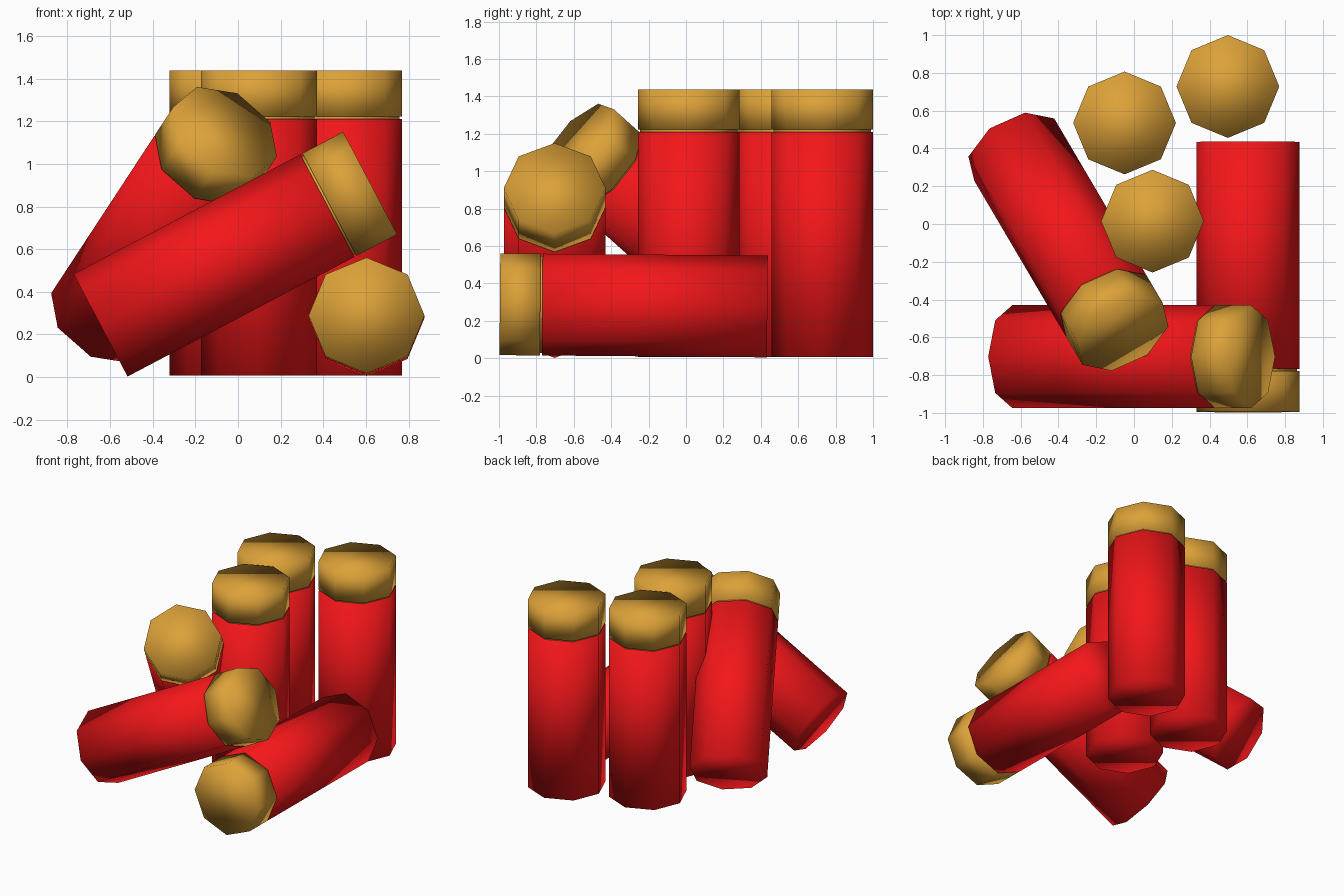
import bpy, bmesh
from math import sin, cos, pi, radians
from mathutils import Vector, Matrix

if "Cube" in bpy.data.objects:
    bpy.data.objects.remove(bpy.data.objects["Cube"])

RADIUS, LENGTH, SIDES = 0.272, 1.43, 8
SEAM = 1.203          # top of the red hull
RIM = 1.214           # underside of the brass head


def material(name, rgb):
    m = bpy.data.materials.new(name)
    m.diffuse_color = (*rgb, 1)
    m.use_nodes = True
    m.node_tree.nodes["Principled BSDF"].inputs["Base Color"].default_value = m.diffuse_color
    return m


RED = material("red_plastic", (0.9, 0.008, 0.01))
BRASS = material("brass", (0.72, 0.36, 0.04))


def lathe(name, profile, mat, matrix):
    """Closed eight-sided turned solid from (radius, height) pairs."""
    bm = bmesh.new()
    rings = [[bm.verts.new((r * cos(2 * pi * i / SIDES), r * sin(2 * pi * i / SIDES), z))
              for i in range(SIDES)] for r, z in profile]
    for a, b in zip(rings, rings[1:]):
        for i in range(SIDES):
            j = (i + 1) % SIDES
            bm.faces.new((a[i], a[j], b[j], b[i]))
    bm.faces.new(rings[0][::-1])
    bm.faces.new(rings[-1])
    for f in bm.faces:
        f.smooth = True
    me = bpy.data.meshes.new(name)
    bm.to_mesh(me)
    bm.free()
    me.materials.append(mat)
    ob = bpy.data.objects.new(name, me)
    ob.matrix_world = matrix
    bpy.context.collection.objects.link(ob)
    return ob


def shell(name, base, direction, roll=0):
    # Frame with z along the shell and x level with the ground
    z = Vector(direction).normalized()
    flat = Vector((z.x, z.y, 0))
    x = Vector((-flat.y, flat.x, 0)).normalized() if flat.length > 1e-4 else Vector((1, 0, 0))
    y = z.cross(x)
    m = Matrix.Translation(base) @ Matrix((x, y, z)).transposed().to_4x4()
    m = m @ Matrix.Rotation(radians(roll), 4, 'Z')
    # Red hull
    lathe(name + "_hull", [(RADIUS, 0), (RADIUS, SEAM)], RED, m)
    # Brass head with a narrow neck that makes the groove
    lathe(name + "_neck", [(RADIUS - 0.012, SEAM - 0.02), (RADIUS - 0.012, RIM + 0.02)], BRASS, m)
    lathe(name + "_head", [(RADIUS, RIM), (RADIUS, LENGTH)], BRASS, m)


# Three standing shells
for i, (px, py) in enumerate([(-0.05, 0.535), (0.497, 0.728), (0.098, 0.015)]):
    shell(f"standing_shell_{i + 1}", (px, py, 0.008), (0, 0, 1))

# Shell lying on the ground, head to the front
shell("lying_shell", (0.603, 0.435, 0.277), (0, -1.43, 0.012))
# Shell resting across the front
shell("front_leaning_shell", (-0.645, -0.702, 0.243), (1.26, 0, 0.664))
# Shell leaning diagonally on the left
shell("left_leaning_shell", (-0.634, 0.394, 0.276), (0.4, -0.68, 0.61), 12)
